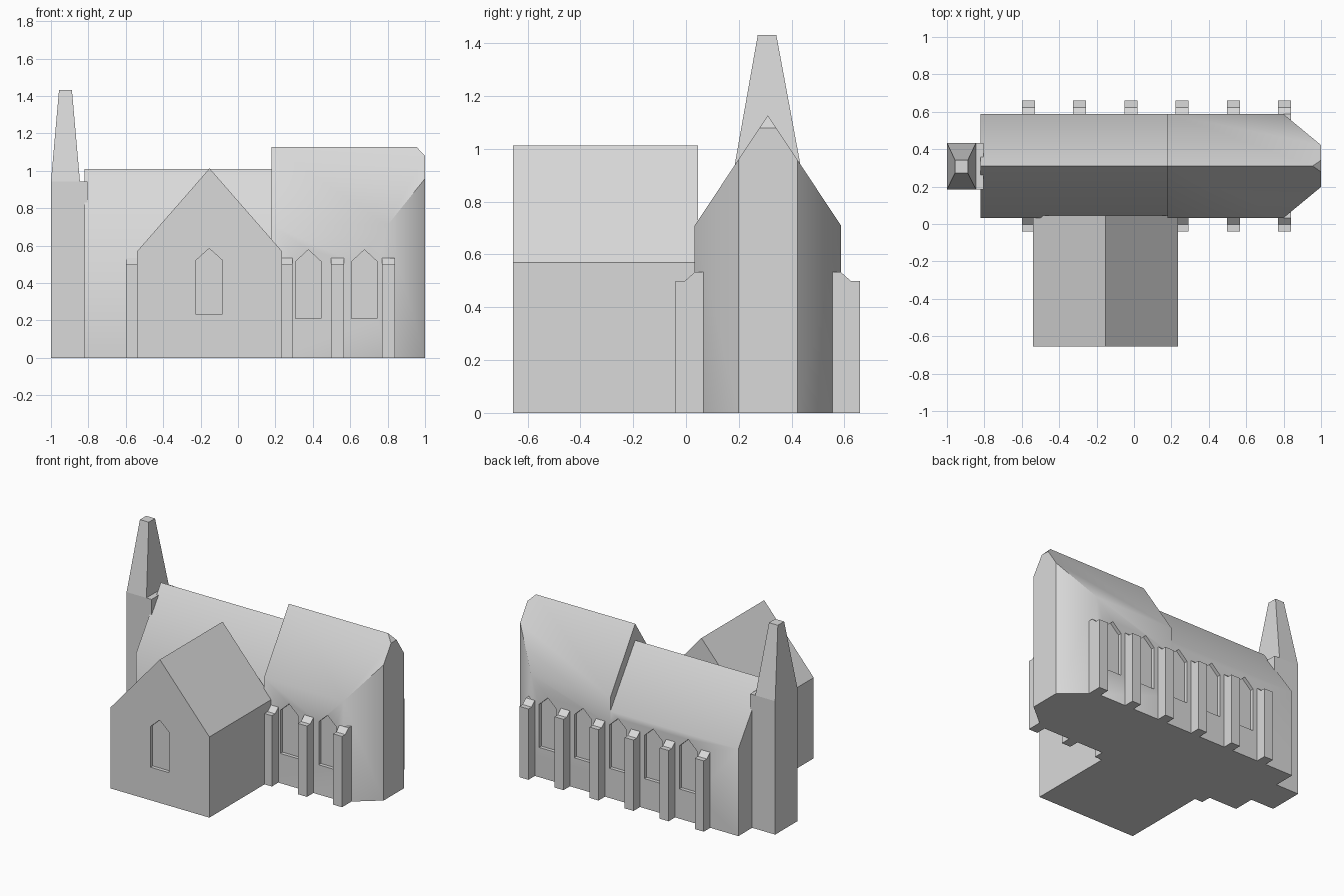
import bpy, bmesh, math
from mathutils import Vector

if "Cube" in bpy.data.objects:
    bpy.data.objects.remove(bpy.data.objects["Cube"])

stone = bpy.data.materials.new("grey stone")
stone.diffuse_color = (0.7, 0.7, 0.7, 1)
stone.use_nodes = True
stone.node_tree.nodes["Principled BSDF"].inputs["Base Color"].default_value = stone.diffuse_color

CY, HALF = 0.31, 0.277          # centre line and half width of the main body


def make(name, bm):
    bmesh.ops.recalc_face_normals(bm, faces=bm.faces[:])
    me = bpy.data.meshes.new(name)
    bm.to_mesh(me)
    bm.free()
    me.materials.append(stone)
    ob = bpy.data.objects.new(name, me)
    bpy.context.collection.objects.link(ob)
    return ob


def prism(bm, points, offset):
    """Extrude a closed 3D outline along an offset."""
    face = bm.faces.new([bm.verts.new(p) for p in points])
    ext = bmesh.ops.extrude_face_region(bm, geom=[face])
    verts = [g for g in ext["geom"] if isinstance(g, bmesh.types.BMVert)]
    bmesh.ops.translate(bm, vec=offset, verts=verts)
    # keep the starting cap so the solid is closed
    if not face.is_valid or any(e.is_boundary for e in bm.edges):
        bmesh.ops.holes_fill(bm, edges=[e for e in bm.edges if e.is_boundary])


def house(half, eave, ridge):
    return [(-half, 0), (half, 0), (half, eave), (0, ridge), (-half, eave)]


def slice_off(bm, point, normal):
    """Cut away everything on the normal side and close the cut."""
    cut = bmesh.ops.bisect_plane(bm, geom=bm.verts[:] + bm.edges[:] + bm.faces[:],
                                 plane_co=point, plane_no=Vector(normal).normalized(),
                                 clear_outer=True)
    edges = [g for g in cut["geom_cut"] if isinstance(g, bmesh.types.BMEdge)]
    bmesh.ops.holes_fill(bm, edges=edges)


def window(bm, x, y, half, sill, spring, apex, depth):
    """Pointed window prism reaching the same distance each side of a wall."""
    outline = [(px + x, y - depth, pz + sill)
               for px, pz in house(half, spring - sill, apex - sill)]
    prism(bm, outline, (0, 2 * depth, 0))


def carve(ob, cutter):
    mod = ob.modifiers.new("windows", "BOOLEAN")
    mod.operation, mod.solver, mod.object = "DIFFERENCE", "EXACT", cutter
    select(ob)
    bpy.ops.object.modifier_apply(modifier=mod.name)


def select(ob):
    bpy.ops.object.select_all(action="DESELECT")
    ob.select_set(True)
    bpy.context.view_layer.objects.active = ob


def smooth(ob):
    select(ob)
    bpy.ops.object.shade_smooth_by_angle(angle=math.radians(40))


# nave
bm = bmesh.new()
prism(bm, [(-0.82, CY + y, z) for y, z in house(HALF, 0.615, 1.01)], (1.0, 0, 0))
nave = make("nave", bm)

# choir with angled end walls and a small hip on the ridge
bm = bmesh.new()
prism(bm, [(0.18, CY + y, z) for y, z in house(HALF, 0.71, 1.127)], (0.82, 0, 0))
for s in (-1, 1):
    slice_off(bm, (0.8, CY + s * HALF, 0), (HALF - 0.112, s * 0.2, 0))
slice_off(bm, (1.0, CY, 1.08), (0.047, 0, 0.045))
choir = make("choir", bm)

# transept
bm = bmesh.new()
prism(bm, [(-0.152 + x, -0.655, z) for x, z in house(0.387, 0.57, 1.013)], (0, 0.7, 0))
transept = make("transept", bm)

# window recesses
BAYS = [-0.565 + 0.274 * i for i in range(6)]
bm = bmesh.new()
for a, b in zip(BAYS, BAYS[1:]):
    window(bm, (a + b) / 2, CY + HALF, 0.068, 0.21, 0.515, 0.578, 0.025)
for x in (0.376, 0.676):
    window(bm, x, CY - HALF, 0.068, 0.21, 0.515, 0.578, 0.025)
window(bm, -0.154, -0.655, 0.072, 0.233, 0.52, 0.585, 0.025)
cutter = make("window_cutter", bm)
cutter.hide_render = True
for ob in (nave, choir, transept):
    carve(ob, cutter)
    smooth(ob)
bpy.data.objects.remove(cutter)

# buttresses with battered faces and sloped caps
for i, x in enumerate(BAYS):
    for s in (-1, 1):
        if s < 0 and i in (1, 2):
            continue            # transept stands here
        bm = bmesh.new()
        side = [(-0.04, 0), (0.072, 0), (0.072, 0.5), (0.037, 0.5), (0, 0.533), (-0.04, 0.533)]
        prism(bm, [(x - 0.035, CY + s * (HALF + d), z) for d, z in side], (0.07, 0, 0))
        make(f"buttress_{'front' if s < 0 else 'back'}_{i + 1}", bm)

# tower
bm = bmesh.new()
prism(bm, [(-1, 0.185, 0), (-0.805, 0.185, 0), (-0.805, 0.433, 0), (-1, 0.433, 0)], (0, 0, 0.942))
make("tower", bm)

# tapered spire with flat top
bm = bmesh.new()
low = [(-1, 0.185), (-0.845, 0.185), (-0.845, 0.433), (-1, 0.433)]
high = [(-0.957, 0.272), (-0.888, 0.272), (-0.888, 0.342), (-0.957, 0.342)]
a = [bm.verts.new((x, y, 0.942)) for x, y in low]
b = [bm.verts.new((x, y, 1.432)) for x, y in high]
bm.faces.new(a)
bm.faces.new(b)
for i in range(4):
    j = (i + 1) % 4
    bm.faces.new((a[i], a[j], b[j], b[i]))
make("spire", bm)
